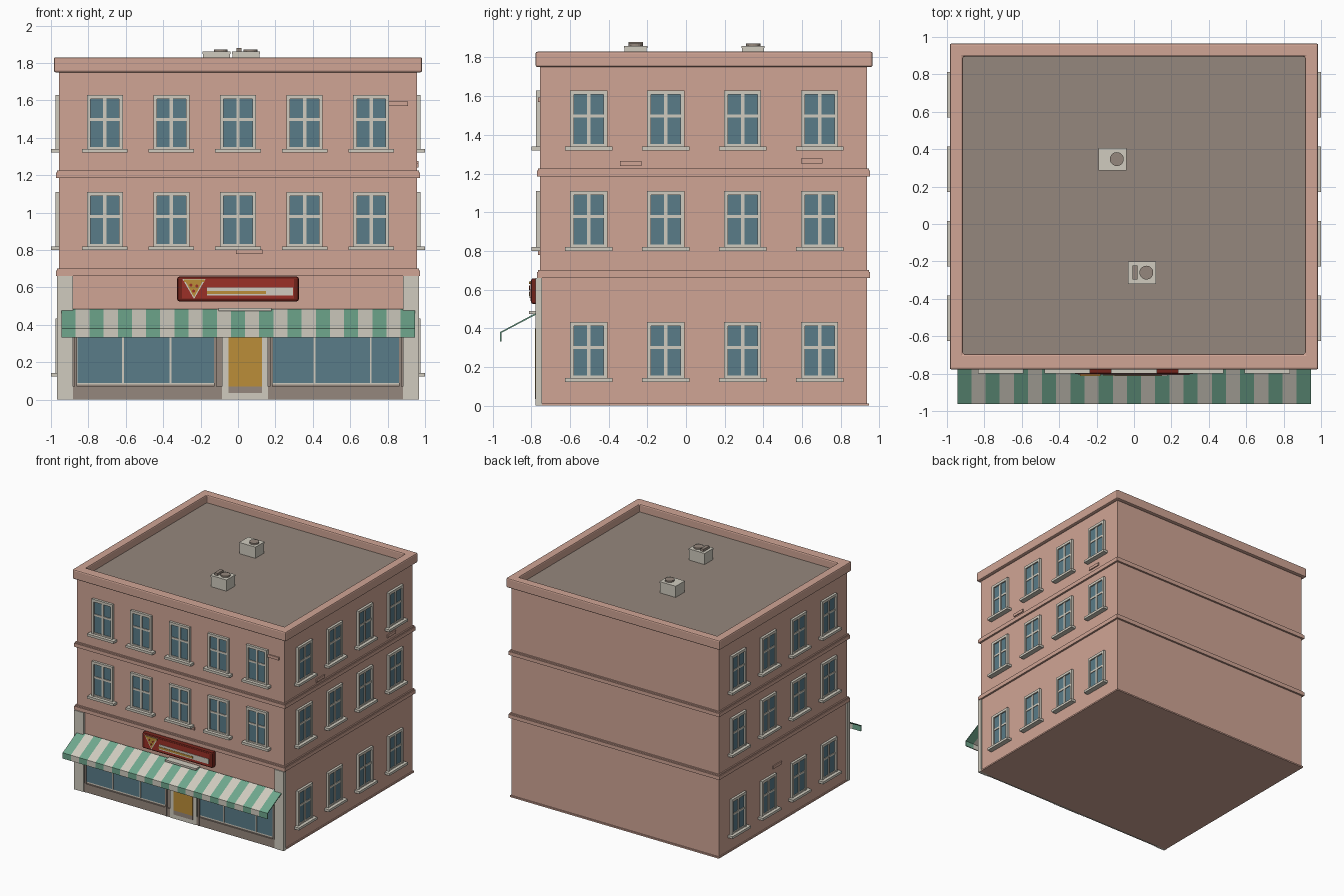
import bpy, bmesh, math
from mathutils import Vector

if "Cube" in bpy.data.objects:
    bpy.data.objects.remove(bpy.data.objects["Cube"], do_unlink=True)


def material(name, r, g, b):
    m = bpy.data.materials.new(name)
    m.use_nodes = True
    m.diffuse_color = (r, g, b, 1)
    shader = m.node_tree.nodes["Principled BSDF"]
    shader.inputs["Base Color"].default_value = (r, g, b, 1)
    shader.inputs["Roughness"].default_value = 0.8
    return m


PINK = material("pink plaster", .63, .375, .30)
CREAM = material("cream trim", .63, .60, .52)
GLASS = material("blue glass", .10, .20, .25)
BROWN = material("grey brown", .30, .245, .205)
GREEN = material("awning green", .16, .39, .27)
RED = material("sign red", .33, .03, .02)
DARK_RED = material("dark red", .17, .017, .011)
GOLD = material("gold", .50, .27, .04)


def add_object(name, bm, *mats):
    mesh = bpy.data.meshes.new(name)
    bm.to_mesh(mesh)
    bm.free()
    for m in mats:
        mesh.materials.append(m)
    ob = bpy.data.objects.new(name, mesh)
    bpy.context.collection.objects.link(ob)
    return ob


def add_box(bm, x, y, z, index=0):
    """Add a box spanning the given (low, high) ranges."""
    verts = bmesh.ops.create_cube(bm, size=1)["verts"]
    for v in verts:
        v.co = Vector([(a + b) / 2 + c * (b - a) for c, (a, b) in zip(v.co, (x, y, z))])
    for f in {f for v in verts for f in v.link_faces}:
        f.material_index = index


def box(name, x, y, z, mat, bevel=0):
    bm = bmesh.new()
    add_box(bm, x, y, z)
    ob = add_object(name, bm, mat)
    if bevel:
        mod = ob.modifiers.new("Bevel", "BEVEL")
        mod.width, mod.segments = bevel, 2
    return ob


def disc(name, x, y, z, radius, depth, mat):
    bm = bmesh.new()
    bmesh.ops.create_cone(bm, cap_ends=True, segments=20, radius1=radius,
                          radius2=radius, depth=depth)
    ob = add_object(name, bm, mat)
    ob.location = (x, y, z)
    return ob


# Walls and roof
W, FRONT, BACK = .957, -.755, .935
ROOF = 1.765
box("walls", (-W, W), (FRONT, BACK), (0, ROOF - .01), PINK)
box("ground_skirt", (-W - .008, W + .008), (FRONT - .004, BACK + .01), (0, .012), PINK)
box("roof_deck", (-.93, .93), (-.71, .91), (ROOF - .02, ROOF), BROWN)


# Parapet: square ring with softened outer edges
def parapet():
    outer = [(-.985, -.778), (.985, -.778), (.985, .965), (-.985, .965)]
    inner = [(-.915, -.695), (.915, -.695), (.915, .895), (-.915, .895)]
    bm = bmesh.new()
    rings = [[bm.verts.new((x, y, z)) for x, y in loop]
             for loop, z in ((outer, 1.75), (outer, 1.83), (inner, 1.83), (inner, 1.75))]
    for a, b in zip(rings, rings[1:] + rings[:1]):
        for i in range(4):
            j = (i + 1) % 4
            bm.faces.new((a[i], a[j], b[j], b[i]))
    ob = add_object("parapet", bm, PINK)
    mod = ob.modifiers.new("Bevel", "BEVEL")
    mod.width, mod.segments = .01, 2


parapet()

# Storey bands
for name, low, high in (("lower_band", .66, .70), ("upper_band", 1.185, 1.225)):
    box(name, (-W - .016, W + .016), (FRONT - .016, BACK + .016), (low, high - .01), PINK)
    box(name + "_lip", (-W - .01, W + .01), (FRONT - .01, BACK + .01), (high - .01, high), PINK)


# Window: origin on the wall at the foot of the sill, facing -y
def window_mesh():
    bm = bmesh.new()
    half, top, foot = .096, .31, .02
    add_box(bm, (-.08, .08), (-.009, 0), (foot, top - .015), 1)
    for s in (-1, 1):
        add_box(bm, sorted((s * half, s * (half - .019))), (-.02, 0), (foot, top))
    add_box(bm, (-.077, .077), (-.02, 0), (top - .022, top))
    add_box(bm, (-.077, .077), (-.016, 0), (foot, foot + .012))
    add_box(bm, (-.009, .009), (-.015, 0), (foot, top - .02))
    add_box(bm, (-.077, .077), (-.014, 0), (.17, .186))
    add_box(bm, (-.122, .122), (-.043, 0), (0, foot))
    ob = add_object("window", bm, CREAM, GLASS)
    mesh = ob.data
    bpy.data.objects.remove(ob)
    return mesh


WINDOW = window_mesh()


def place_window(name, location, angle):
    ob = bpy.data.objects.new(name, WINDOW)
    ob.location = location
    ob.rotation_euler.z = math.radians(angle)
    bpy.context.collection.objects.link(ob)


for z in (.80, 1.32):
    for i in range(-2, 3):
        place_window("front_window", (i * .356, FRONT, z), 0)
for z in (.123, .80, 1.32):
    for i in range(4):
        y = -.503 + i * .398
        place_window("left_window", (W, y, z), 90)
        place_window("right_window", (-W, y, z), -90)

# Slightly raised bricks
for x, z in ((.84, 1.582), (.06, .79)):
    box("front_brick", (x - .07, x + .07), (FRONT - .009, FRONT), (z - .012, z + .012), PINK)
for side, y, z in ((1, -.285, 1.252), (1, .65, 1.265), (-1, .17, .485)):
    box("side_brick", sorted((side * W, side * (W + .009))),
        (y - .055, y + .055), (z - .012, z + .012), PINK)

# Corner pilasters
for s in (-1, 1):
    box("pilaster", sorted((s * .882, s * .967)), (FRONT - .024, FRONT + .01), (0, .66), CREAM)

# Shopfront: brown backing, glazing, mullions
box("shopfront_backing", (-.882, .882), (FRONT - .008, FRONT), (0, .46), BROWN)
box("shopfront_plinth", (-.882, .882), (FRONT - .018, FRONT), (0, .07), BROWN)
for low, high, bars in ((-.865, -.12, (-.615, -.36)), (.18, .87, (.41, .71))):
    box("shop_frame", (low, high), (FRONT - .012, FRONT), (.08, .44), CREAM)
    box("shop_glass", (low + .008, high - .008), (FRONT - .016, FRONT), (.09, .43), GLASS)
    for x in bars:
        box("shop_mullion", (x - .005, x + .005), (FRONT - .02, FRONT), (.09, .43), CREAM)
    for x in (low, high):
        box("shop_post", (x - .009, x + .005), (FRONT - .022, FRONT), (0, .44), BROWN)

# Door
box("door_leaf", (-.085, .16), (FRONT - .022, FRONT), (0, .44), CREAM)
box("door_panel", (-.05, .128), (FRONT - .025, FRONT), (.07, .40), GOLD)
box("door_kickplate", (-.05, .128), (FRONT - .025, FRONT), (.035, .07), BROWN)


# Striped awning with a hanging valance
def awning():
    count, half = 25, .945
    profile = ((-.765, .485), (-.962, .38), (-.962, .332))
    bm = bmesh.new()
    cols = [[bm.verts.new((-half + 2 * half * i / count, y, z)) for y, z in profile]
            for i in range(count + 1)]
    for i, (a, b) in enumerate(zip(cols, cols[1:])):
        for k in range(2):
            f = bm.faces.new((a[k], a[k + 1], b[k + 1], b[k]))
            f.material_index = i % 2
    ob = add_object("awning", bm, GREEN, CREAM)
    mod = ob.modifiers.new("Thickness", "SOLIDIFY")
    mod.thickness = .008


awning()
box("awning_ledge", (-.105, .18), (-.812, FRONT), (.474, .49), CREAM)

# Sign board and its painted panels
box("sign_board", (-.325, .325), (-.802, FRONT), (.525, .658), DARK_RED, .012)
box("sign_panel", (-.30, .30), (-.805, -.79), (.54, .645), RED)
box("sign_cream_strip", (-.165, .295), (-.808, -.80), (.557, .60), CREAM)
box("sign_gold_strip", (-.165, .15), (-.811, -.80), (.566, .582), GOLD)


def wedge(name, x, low, high, half, y, mat):
    bm = bmesh.new()
    bm.faces.new([bm.verts.new(p) for p in
                  ((x, y, low), (x + half, y, high), (x - half, y, high))])
    add_object(name, bm, mat)


wedge("sign_cream_wedge", -.235, .538, .645, .062, -.807, CREAM)
wedge("sign_gold_wedge", -.235, .548, .63, .045, -.809, GOLD)
box("sign_crust", (-.29, -.18), (-.812, -.80), (.628, .642), GOLD)
for x, z in ((-.252, .612), (-.22, .607), (-.237, .58)):
    dot = disc("sign_dot", x, -.81, z, .008, .005, RED)
    dot.rotation_euler.x = math.radians(90)

# Rooftop vents
for x, y in ((-.115, .347), (.043, -.26)):
    box("vent_body", (x - .072, x + .072), (y - .057, y + .057), (ROOF, 1.848), CREAM)
    box("vent_lid", (x - .075, x + .075), (y - .06, y + .06), (1.848, 1.86), CREAM)
    disc("vent_fan", x + .023, y, 1.865, .037, .014, BROWN)
box("vent_slot", (-.008, .02), (-.297, -.222), (1.855, 1.88), BROWN)
